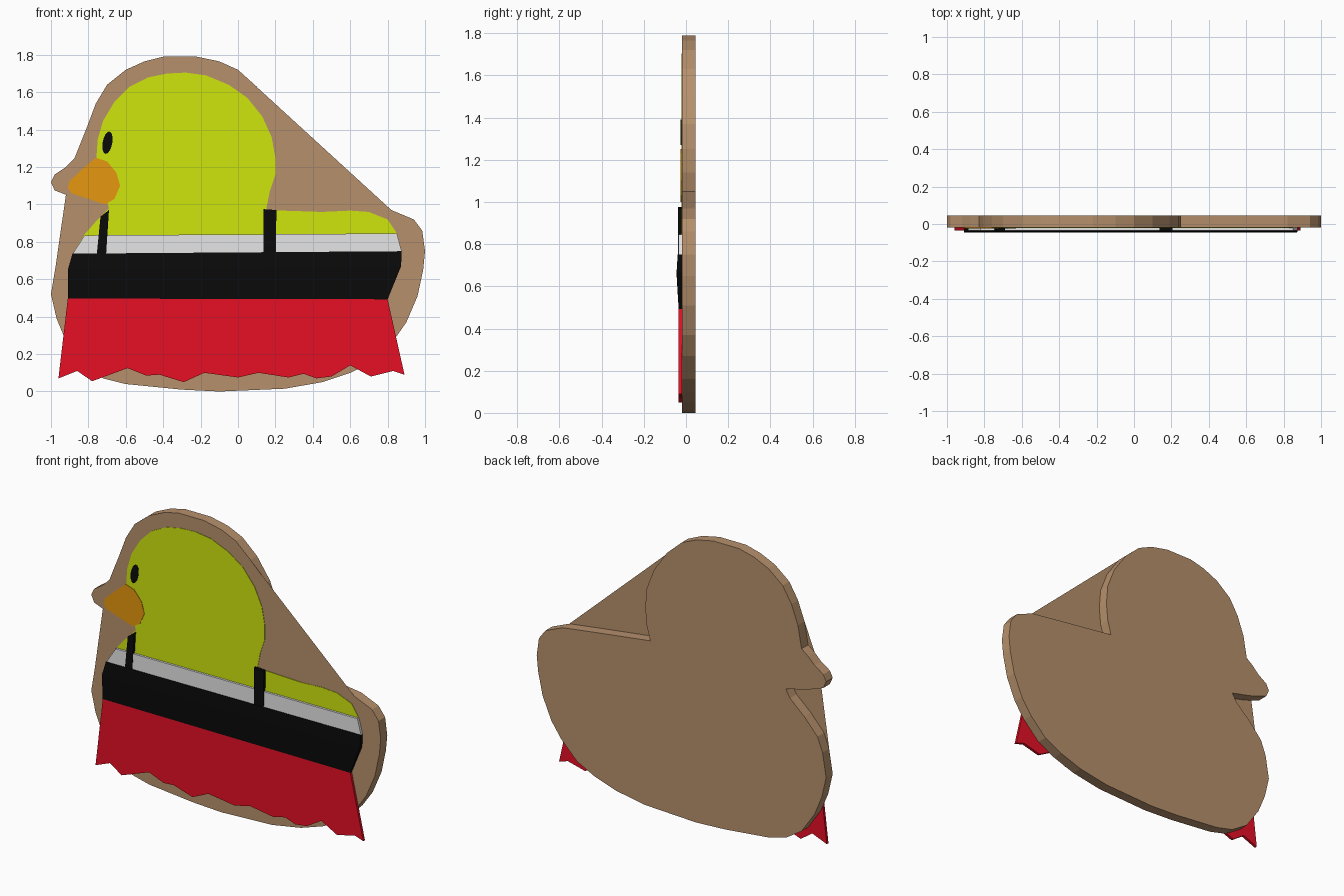
import bpy, bmesh, math


def material(name, rgb):
    m = bpy.data.materials.new(name)
    m.diffuse_color = (*rgb, 1)
    return m


BROWN = material("wood brown", (0.47, 0.28, 0.15))
YELLOW = material("lime yellow", (0.62, 0.79, 0.004))
ORANGE = material("beak orange", (0.80, 0.31, 0.005))
BLACK = material("black", (0.003, 0.003, 0.003))
WHITE = material("white", (0.79, 0.79, 0.79))
RED = material("red", (0.79, 0.005, 0.018))


def plate(name, outline, front, back, mat):
    """Cut-out from an (x, z) outline; front is a y value or a function of z.
    With back=None only the front sheet is made."""
    fy = front if callable(front) else (lambda z: front)
    bm = bmesh.new()
    f = [bm.verts.new((x, fy(z), z)) for x, z in outline]
    bm.faces.new(f)
    if back is not None:
        b = [bm.verts.new((x, back, z)) for x, z in outline]
        bm.faces.new(b[::-1])
        for i in range(len(f)):
            j = (i + 1) % len(f)
            bm.faces.new((f[i], b[i], b[j], f[j]))
        bmesh.ops.recalc_face_normals(bm, faces=bm.faces)
    bm.normal_update()
    if back is None:
        bmesh.ops.reverse_faces(bm, faces=[p for p in bm.faces if p.normal.y > 0])
    bmesh.ops.triangulate(bm, faces=[p for p in bm.faces if len(p.verts) > 4])
    me = bpy.data.meshes.new(name)
    bm.to_mesh(me)
    bm.free()
    me.materials.append(mat)
    ob = bpy.data.objects.new(name, me)
    bpy.context.collection.objects.link(ob)
    return ob


# Backing board: head, tail, belly, chest and beak
head_back = [(0, 1.72), (0.1, 1.63), (0.19, 1.5), (0.24, 1.37), (0.25, 1.25),
             (0.24, 1.14), (0.215, 1.05)]
tail_top = [(0.6, 1.0), (0.82, 0.97)]
belly = [(0.94, 0.92), (0.985, 0.86), (1.0, 0.75), (0.99, 0.65), (0.96, 0.51),
         (0.9, 0.37), (0.83, 0.27), (0.72, 0.16), (0.6, 0.1), (0.45, 0.05),
         (0.25, 0.015), (-0.1, 0), (-0.3, 0.01), (-0.6, 0.04), (-0.72, 0.07),
         (-0.83, 0.14), (-0.92, 0.27), (-0.97, 0.39), (-1.0, 0.52)]
chest = [(-0.975, 0.67), (-0.94, 0.76), (-0.85, 0.86), (-0.75, 0.95),
         (-0.72, 1.0), (-0.85, 1.03), (-0.92, 1.052)]
beak_edge = [(-0.98, 1.075), (-1.0, 1.12), (-0.98, 1.16), (-0.92, 1.2)]
brow = [(-0.875, 1.245), (-0.83, 1.28), (-0.805, 1.42)]
crown = [(-0.76, 1.54), (-0.7, 1.64), (-0.6, 1.72), (-0.5, 1.765),
         (-0.4, 1.79), (-0.22, 1.79), (-0.1, 1.765)]
plate("backing_board", head_back + tail_top + belly + chest + beak_edge + brow + crown,
      -0.02, 0.045, BROWN)

# Thin front sheets bridging the hollows of the board
plate("neck_web", head_back + tail_top, -0.02, None, BROWN)
plate("chest_web", chest, -0.02, None, BROWN)
plate("brow_web", brow, -0.02, None, BROWN)

# Painted bird body
plate("bird_body", [
    (-0.91, 0.5), (-0.91, 0.65), (-0.88, 0.74), (-0.82, 0.84), (-0.75, 0.92),
    (-0.69, 0.98), (-0.71, 1.05), (-0.757, 1.25), (-0.75, 1.35), (-0.72, 1.45),
    (-0.66, 1.55), (-0.58, 1.63), (-0.48, 1.68), (-0.38, 1.70), (-0.28, 1.705),
    (-0.17, 1.69), (-0.05, 1.64), (0.05, 1.57), (0.13, 1.47), (0.18, 1.36),
    (0.2, 1.25), (0.2, 1.16), (0.17, 1.07), (0.15, 0.97), (0.45, 0.96),
    (0.6, 0.967), (0.7, 0.96), (0.8, 0.92), (0.85, 0.845), (0.87, 0.74),
    (0.86, 0.65), (0.8, 0.5)], -0.0225, -0.0195, YELLOW)

# Beak and eye
plate("beak", [
    (-0.91, 1.09), (-0.9, 1.125), (-0.82, 1.2), (-0.76, 1.25), (-0.7, 1.23),
    (-0.65, 1.17), (-0.63, 1.1), (-0.66, 1.03), (-0.71, 1.0), (-0.8, 1.03),
    (-0.89, 1.06)], -0.025, -0.0195, ORANGE)
eye = []
for i in range(16):
    a = math.tau * i / 16
    u, v = 0.026 * math.cos(a), 0.06 * math.sin(a)
    eye.append((-0.698 + u + 0.15 * v, 1.33 + v))
plate("eye", eye, -0.025, -0.0195, BLACK)


# Coat bands: the black one bulges forward in the middle
def bulge(z):
    if z > 0.66:
        return -0.045 + (z - 0.66) * 0.06
    return -0.045 + (0.66 - z) * 0.06


plate("white_band", [(-0.82, 0.835), (0.85, 0.845), (0.875, 0.75), (-0.885, 0.735)],
      -0.036, -0.02, WHITE)
plate("black_band_upper", [(-0.885, 0.737), (0.875, 0.75), (0.872, 0.67), (-0.91, 0.65)],
      bulge, -0.02, BLACK)
plate("black_band_lower", [(-0.91, 0.65), (0.872, 0.67), (0.8, 0.493), (-0.91, 0.497)],
      bulge, -0.02, BLACK)

# Straps
plate("front_strap", [(-0.69, 0.97), (-0.735, 0.935), (-0.755, 0.735), (-0.705, 0.735)],
      -0.038, -0.02, BLACK)
plate("rear_strap", [(0.137, 0.975), (0.205, 0.97), (0.203, 0.735), (0.137, 0.735)],
      -0.038, -0.02, BLACK)

# Ragged red skirt
plate("red_skirt", [
    (-0.91, 0.497), (0.8, 0.493), (0.89, 0.09), (0.83, 0.11), (0.71, 0.08),
    (0.6, 0.14), (0.5, 0.08), (0.42, 0.07), (0.35, 0.095), (0.27, 0.075),
    (0.11, 0.1), (0, 0.075), (-0.18, 0.1), (-0.29, 0.05), (-0.42, 0.09),
    (-0.49, 0.085), (-0.59, 0.125), (-0.78, 0.055), (-0.86, 0.11),
    (-0.96, 0.07)], -0.035, -0.018, RED)
